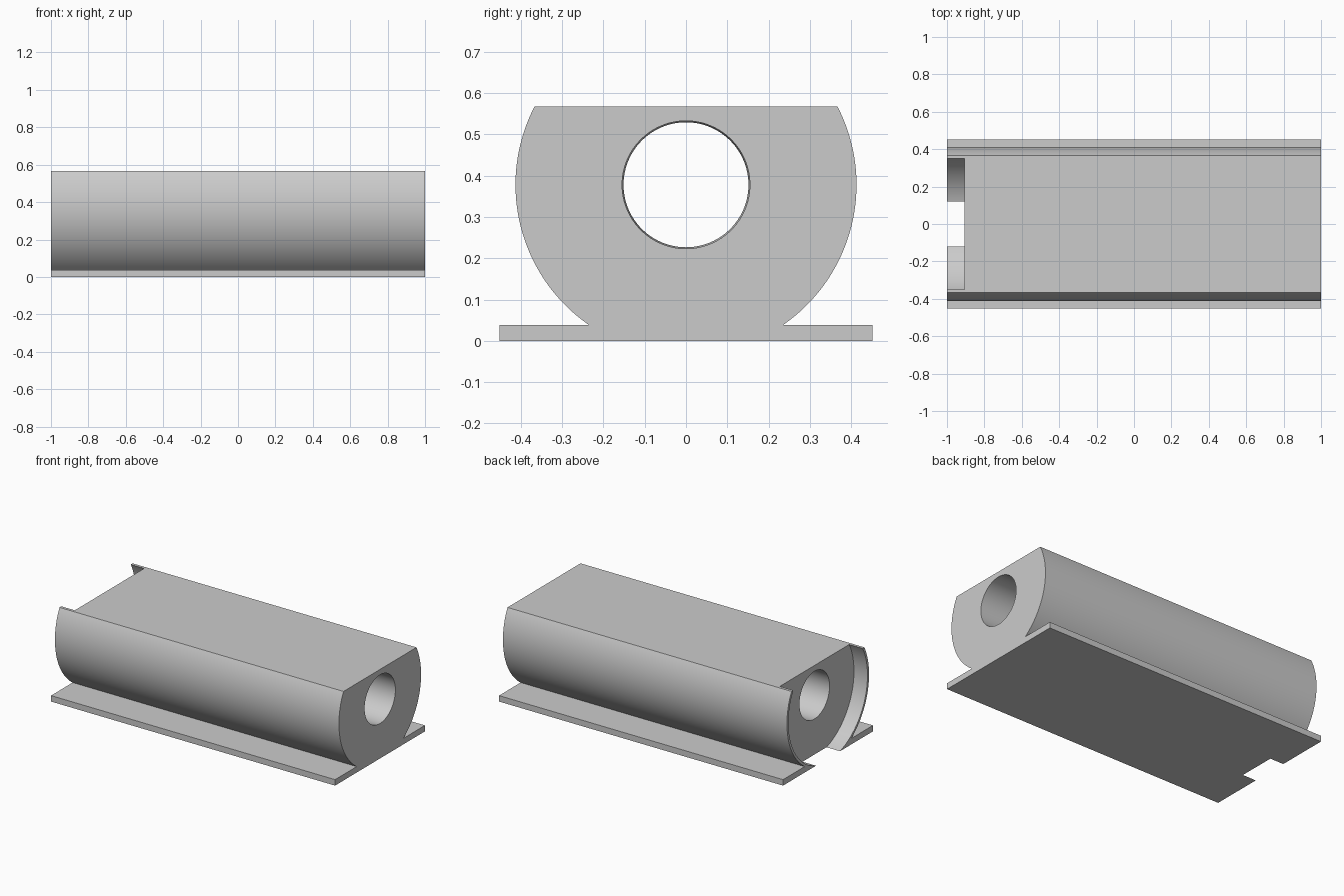
import bpy, bmesh, math
from mathutils import Matrix

cube = bpy.data.objects.get("Cube")
if cube:
    bpy.data.objects.remove(cube, do_unlink=True)

LENGTH = 2.0
AXIS_Z = 0.378        # height of the cylinder axis
BODY_R = 0.413
TOP_Z = 0.567         # flat cut on top of the body
BASE_Z = 0.038        # thickness of the mounting plate
BASE_Y = 0.452
RECESS_R = 0.397
RECESS_X = -0.905     # floor of the end recess
ARC_STEPS = 48

grey = bpy.data.materials.new("plain_grey")
grey.use_nodes = True
grey.diffuse_color = (0.6, 0.6, 0.6, 1)
grey.node_tree.nodes["Principled BSDF"].inputs["Base Color"].default_value = (0.6, 0.6, 0.6, 1)


def add_object(name, bm):
    bmesh.ops.recalc_face_normals(bm, faces=bm.faces)
    mesh = bpy.data.meshes.new(name)
    bm.to_mesh(mesh)
    bm.free()
    mesh.materials.append(grey)
    obj = bpy.data.objects.new(name, mesh)
    bpy.context.collection.objects.link(obj)
    return obj


def add_cutter(name, x0, x1, r0, r1):
    """Round cutter along x from x0 to x1."""
    bm = bmesh.new()
    place = Matrix.Translation(((x0 + x1) / 2, 0, AXIS_Z)) @ Matrix.Rotation(math.pi / 2, 4, 'Y')
    bmesh.ops.create_cone(bm, cap_ends=True, segments=96, radius1=r0, radius2=r1,
                          depth=x1 - x0, matrix=place)
    obj = add_object(name, bm)
    obj.hide_render = True
    return obj


# Housing: round body with a flat top, joined to a flat mounting plate
low = math.asin((BASE_Z - AXIS_Z) / BODY_R)
high = math.asin((TOP_Z - AXIS_Z) / BODY_R)
half = [(BASE_Y, 0), (BASE_Y, BASE_Z)]
for i in range(ARC_STEPS + 1):
    a = low + (high - low) * i / ARC_STEPS
    half.append((BODY_R * math.cos(a), AXIS_Z + BODY_R * math.sin(a)))
profile = half + [(-y, z) for y, z in reversed(half)]

bm = bmesh.new()
end = bm.faces.new([bm.verts.new((-LENGTH / 2, y, z)) for y, z in profile])
extruded = bmesh.ops.extrude_face_region(bm, geom=[end], use_keep_orig=True)
moved = [g for g in extruded["geom"] if isinstance(g, bmesh.types.BMVert)]
bmesh.ops.translate(bm, verts=moved, vec=(LENGTH, 0, 0))
housing = add_object("bearing_housing", bm)

# Slightly tapered through bore, and a wide recess that breaks through the plate
cutters = [
    add_cutter("recess_cutter", -1.1, RECESS_X, RECESS_R, RECESS_R),
    add_cutter("bore_cutter", -1.1, 1.1, 0.151, 0.155),
]

bpy.ops.object.select_all(action='DESELECT')
bpy.context.view_layer.objects.active = housing
housing.select_set(True)
for cutter in cutters:
    mod = housing.modifiers.new(cutter.name, 'BOOLEAN')
    mod.operation = 'DIFFERENCE'
    mod.solver = 'EXACT'
    mod.object = cutter
    bpy.ops.object.modifier_apply(modifier=mod.name)
for cutter in cutters:
    bpy.data.objects.remove(cutter, do_unlink=True)

# Smooth curved walls, crisp edges
bpy.ops.object.shade_smooth_by_angle(angle=math.radians(25))
